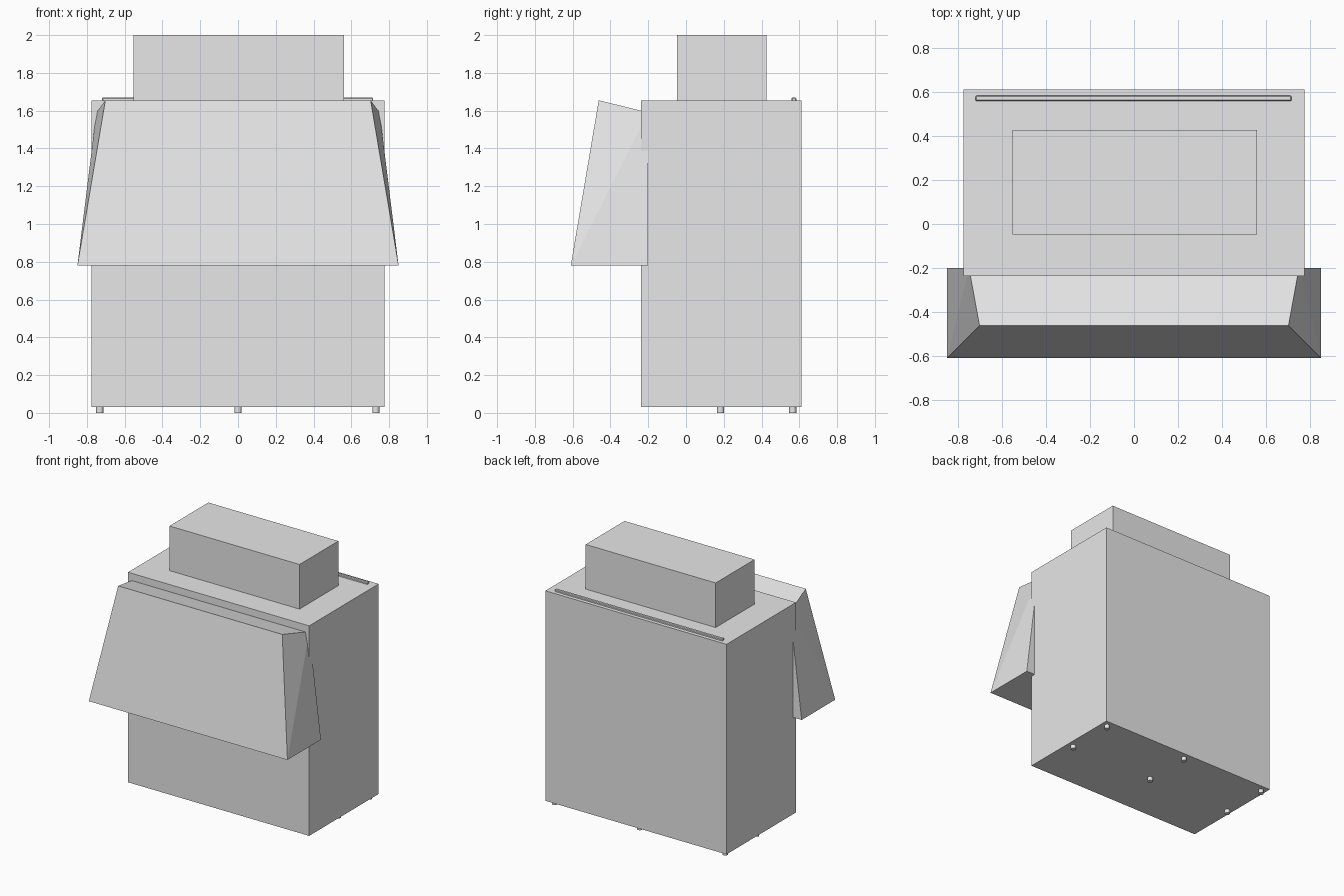
import bpy, bmesh
from mathutils import Vector

if "Cube" in bpy.data.objects:
    bpy.data.objects.remove(bpy.data.objects["Cube"], do_unlink=True)

GREY = (0.8, 0.8, 0.8, 1)
metal = bpy.data.materials.new("light_grey_metal")
metal.use_nodes = True
metal.diffuse_color = GREY
metal.node_tree.nodes["Principled BSDF"].inputs["Base Color"].default_value = GREY


def finish(name, bm):
    bmesh.ops.recalc_face_normals(bm, faces=bm.faces)
    mesh = bpy.data.meshes.new(name)
    bm.to_mesh(mesh)
    bm.free()
    mesh.materials.append(metal)
    obj = bpy.data.objects.new(name, mesh)
    bpy.context.collection.objects.link(obj)
    return obj


def box(name, low, high):
    low, high = Vector(low), Vector(high)
    bm = bmesh.new()
    bmesh.ops.create_cube(bm, size=1)
    for v in bm.verts:
        v.co = (low + high) / 2 + v.co * (high - low)
    return finish(name, bm)


# Cabinet and the duct above it
box("cabinet", (-0.775, -0.237, 0.03), (0.775, 0.612, 1.655))
box("top_duct", (-0.553, -0.048, 1.655), (0.56, 0.427, 2.0))

# Thin rail near the back of the cabinet top, with softened edges
rail = box("top_rail", (-0.72, 0.558, 1.65), (0.716, 0.584, 1.67))
bevel = rail.modifiers.new("soft_edges", "BEVEL")
bevel.width = 0.005
bevel.segments = 1

# Flared hood: one half of the corners, mirrored into a closed solid
corners = [(0.85, -0.61, 0.78), (0.85, -0.2, 0.78),
           (0.702, -0.462, 1.655), (0.75, -0.2, 1.59)]
bm = bmesh.new()
for x, y, z in corners:
    for side in (1, -1):
        bm.verts.new((side * x, y, z))
bmesh.ops.convex_hull(bm, input=bm.verts)
bmesh.ops.dissolve_limit(bm, angle_limit=0.01, verts=bm.verts, edges=bm.edges)
finish("front_hood", bm)

# Six small round feet
for row, y in (("middle", 0.183), ("back", 0.565)):
    for place, x in (("right", -0.732), ("centre", 0), ("left", 0.73)):
        bm = bmesh.new()
        bmesh.ops.create_cone(bm, cap_ends=True, segments=16,
                              radius1=0.019, radius2=0.019, depth=0.035)
        bmesh.ops.translate(bm, verts=bm.verts, vec=(x, y, 0.0175))
        foot = finish(f"foot_{row}_{place}", bm)
        bpy.ops.object.select_all(action="DESELECT")
        foot.select_set(True)
        bpy.context.view_layer.objects.active = foot
        bpy.ops.object.shade_smooth_by_angle()
